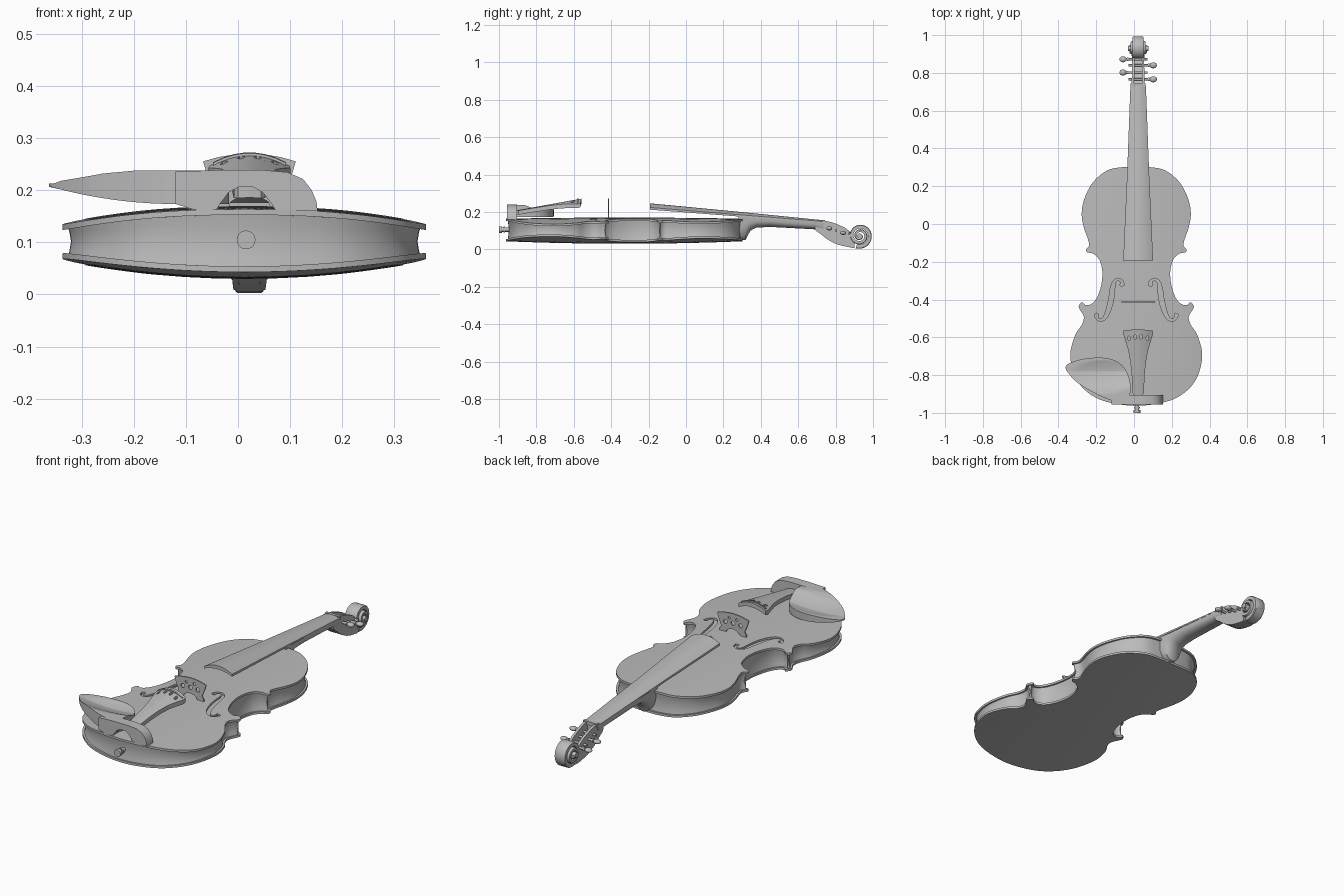
import bpy, bmesh, math
from mathutils import Vector

cube = bpy.data.objects.get("Cube")
if cube:
    bpy.data.objects.remove(cube)

grey = bpy.data.materials.new("plain_grey")
grey.use_nodes = True
grey.diffuse_color = (0.5, 0.5, 0.5, 1)
grey.node_tree.nodes["Principled BSDF"].inputs["Base Color"].default_value = (0.5, 0.5, 0.5, 1)

BODY_X, FIT_X = 0.012, 0.022   # centre lines of the body and of the fittings
parts = []


def finish(name, bm, x=0.0):
    bmesh.ops.recalc_face_normals(bm, faces=bm.faces)
    me = bpy.data.meshes.new(name)
    bm.to_mesh(me)
    bm.free()
    me.materials.append(grey)
    ob = bpy.data.objects.new(name, me)
    ob.location.x = x
    bpy.context.collection.objects.link(ob)
    parts.append(ob)
    return ob


def smooth(pts, n=4):
    """Closed Catmull-Rom curve through the points."""
    out, k = [], len(pts)
    for i in range(k):
        a, b, c, d = (Vector(pts[(i + j) % k]) for j in (-1, 0, 1, 2))
        for s in range(n):
            t = s / n
            out.append(tuple(0.5 * (2 * b + (c - a) * t + (2 * a - 5 * b + 4 * c - d) * t ** 2
                                    + (3 * b - a - 3 * c + d) * t ** 3)))
    return out


def mirrored(half):
    return half + [(-x, y) for x, y in reversed(half) if abs(x) > 1e-6]


def circle(cx, cy, r, n=12, stretch=1.0):
    return [(cx + r * math.cos(2 * math.pi * i / n), cy + stretch * r * math.sin(2 * math.pi * i / n))
            for i in range(n)]


def slab(name, loops, top, bottom, x=0.0, step=None, place=None):
    """Filled outline with holes, given a top and a bottom height."""
    cu = bpy.data.curves.new(name + "_outline", "CURVE")
    cu.dimensions, cu.fill_mode, cu.extrude = "2D", "BOTH", 0.5
    for loop in loops:
        sp = cu.splines.new("POLY")
        sp.points.add(len(loop) - 1)
        for p, co in zip(sp.points, loop):
            p.co = (co[0], co[1], 0, 1)
        sp.use_cyclic_u = True
    tmp = bpy.data.objects.new(name + "_outline", cu)
    bpy.context.collection.objects.link(tmp)
    bpy.context.view_layer.update()
    me = bpy.data.meshes.new_from_object(tmp.evaluated_get(bpy.context.evaluated_depsgraph_get()))
    bpy.data.objects.remove(tmp)
    bm = bmesh.new()
    bm.from_mesh(me)
    bpy.data.meshes.remove(me)
    bmesh.ops.remove_doubles(bm, verts=bm.verts, dist=1e-5)
    for axis in (0, 1) if step else ():
        lo, hi = (f(p[axis] for p in loops[0]) for f in (min, max))
        count = max(2, round((hi - lo) / step))
        for i in range(1, count):
            co, no = [0, 0, 0], [0, 0, 0]
            co[axis], no[axis] = lo + (hi - lo) * i / count + 0.0003, 1
            bmesh.ops.bisect_plane(bm, geom=bm.verts[:] + bm.edges[:] + bm.faces[:],
                                   plane_co=co, plane_no=no)
    for v in bm.verts:
        u, w = v.co.x, v.co.y
        h = top(u, w) if v.co.z > 0 else bottom(u, w)
        v.co = place(u, w, h) if place else (u, w, h)
    return finish(name, bm, x)


def loft(name, rings, x=0.0, caps=True):
    bm = bmesh.new()
    rows = [[bm.verts.new(p) for p in r] for r in rings]
    n = len(rows[0])
    for a, b in zip(rows, rows[1:]):
        for i in range(n):
            bm.faces.new((a[i], a[(i + 1) % n], b[(i + 1) % n], b[i]))
    if caps:
        bm.faces.new(rows[0])
        bm.faces.new(rows[-1])
    return finish(name, bm, x)


def primitive(name, op, loc, scale, rot=(0, 0, 0), **kw):
    op(location=loc, rotation=rot, **kw)
    ob = bpy.context.object
    ob.name, ob.scale = name, scale
    ob.data.materials.append(grey)
    parts.append(ob)


def rod(name, loc, r, depth, rot):
    primitive(name, bpy.ops.mesh.primitive_cylinder_add, loc, (1, 1, 1), rot,
              radius=r, depth=depth, vertices=20)


def clamp(t):
    return max(0.0, min(1.0, t))


def const(v):
    return lambda x, y: v


# Body: arched plates over concave ribs
def top_z(x, y):
    return 0.170 - 0.033 * abs(x / 0.35) ** 2.3 - 0.006 * ((y + 0.33) / 0.63) ** 2


def back_z(x, y):
    return 0.030 + 0.034 * (x / 0.35) ** 2 + 0.013 * ((y + 0.33) / 0.63) ** 2


half = [(0, .302), (.08, .30), (.155, .283), (.23, .22), (.276, .13), (.289, .05), (.277, -.02),
        (.256, -.08), (.25, -.115), (.266, -.135), (.259, -.15), (.228, -.157), (.196, -.188),
        (.18, -.25), (.185, -.32), (.206, -.385), (.233, -.42), (.265, -.43), (.286, -.415),
        (.303, -.43), (.302, -.448), (.278, -.49), (.288, -.533), (.322, -.585), (.348, -.675),
        (.340, -.76), (.306, -.84), (.24, -.904), (.15, -.943), (0, -.963)]
outline = smooth(mirrored(half))


def inset(loop, d):
    out = []
    for i, p in enumerate(loop):
        t = (Vector(loop[(i + 1) % len(loop)]) - Vector(loop[i - 1])).normalized()
        out.append((p[0] + t.y * d, p[1] - t.x * d))
    return out


# Curled sound holes: a path with varying width
path = [(.075, -.325, .010), (.078, -.303, .007), (.098, -.293, .006), (.118, -.308, .008),
        (.126, -.345, .012), (.131, -.385, .013), (.139, -.425, .013), (.152, -.468, .011),
        (.172, -.502, .008), (.195, -.508, .006), (.209, -.495, .007), (.212, -.475, .010)]
side_a, side_b = [], []
for i, (px, py, w) in enumerate(path):
    a, b = path[max(i - 1, 0)], path[min(i + 1, len(path) - 1)]
    t = Vector((b[0] - a[0], b[1] - a[1])).normalized()
    side_a.append((px + t.y * w, py - t.x * w))
    side_b.append((px - t.y * w, py + t.x * w))
sound_hole = smooth(side_a + side_b[::-1], 3)
other_hole = [(-x, y) for x, y in sound_hole]

slab("top_plate", [outline, sound_hole, other_hole], top_z,
     lambda x, y: top_z(x, y) - 0.011, BODY_X, 0.06)
slab("back_plate", [outline], lambda x, y: back_z(x, y) + 0.011, back_z, BODY_X, 0.06)
ribs = []
for t, d in ((0.06, .009), (0.25, .013), (0.5, .016), (0.75, .013), (0.94, .009)):
    ribs.append([(x, y, back_z(x, y) * (1 - t) + top_z(x, y) * t) for x, y in inset(outline, -d)]
                if inset(outline, -d)[0][1] < outline[0][1] else
                [(x, y, back_z(x, y) * (1 - t) + top_z(x, y) * t) for x, y in inset(outline, d)])
loft("ribs", ribs, BODY_X, caps=False)


# Neck with heel: D-shaped sections
def d_section(y, w, zt, zb, n=14):
    return [(w * math.cos(math.pi * i / n), y, zt - (zt - zb) * max(0, math.sin(math.pi * i / n)) ** 0.7)
            for i in range(n + 1)]


loft("neck", [d_section(*s) for s in (
    (.28, .056, .177, .048), (.318, .054, .174, .050), (.33, .052, .173, .075), (.345, .051, .172, .10),
    (.375, .050, .170, .116), (.45, .049, .165, .120), (.69, .042, .148, .107), (.735, .038, .145, .08))], FIT_X)


# Fingerboard: thin arched board, hollow below
def board_section(y, w, edge, rise, thick, hollow, n=12):
    arc = [-1 + 2 * i / n for i in range(n + 1)]
    return ([(w * u, y, edge + rise * (1 - u * u)) for u in arc]
            + [(w * u, y, edge - thick + hollow * (1 - u * u)) for u in reversed(arc)])


loft("fingerboard", [board_section(-.192, .079, .224, .022, .012, .016),
                     board_section(.25, .059, .188, .016, .010, .004),
                     board_section(.73, .041, .149, .007, .006, 0)], FIT_X)
primitive("nut", bpy.ops.mesh.primitive_cube_add, (FIT_X, .737, .148), (.04, .007, .009), size=2)

# Pegbox: two cheeks and a floor
cheek = smooth([(.70, .147), (.74, .152), (.78, .144), (.825, .127), (.868, .102), (.885, .06), (.90, .012),
                (.85, .016), (.80, .030), (.757, .053), (.72, .082), (.69, .107)], 3)
for side, name in ((-1, "right"), (1, "left")):
    slab(name + "_pegbox_cheek", [cheek], const(side * .036), const(side * .022), FIT_X,
         place=lambda u, w, h: (h * (1 - 0.8 * (u - .7)), u, w))
floor = [(.69, .135), (.74, .105), (.80, .075), (.86, .055), (.90, .035), (.90, .006), (.85, .016),
         (.80, .030), (.757, .053), (.72, .082), (.69, .107)]
slab("pegbox_floor", [floor], const(.026), const(-.026), FIT_X, place=lambda u, w, h: (h, u, w))

# Scroll: strip wound inward that widens to the eye
turns, rings = 72, []
for i in range(turns + 1):
    s = i / turns
    a, r, w = -math.pi * 0.6 + s * 2.3 * 2 * math.pi, .071 - .054 * s, .027 + .024 * s ** 1.3
    rings.append([(x, .929 + q * math.cos(a), .073 + q * math.sin(a))
                  for x, q in ((-w, r - .022 + .010 * s), (w, r - .022 + .010 * s),
                               (w, r - .003), (w * .85, r), (-w * .85, r), (-w, r - .003))])
loft("scroll", rings, FIT_X)
rod("scroll_eye", (FIT_X, .929, .073), .013, .108, (0, math.pi / 2, 0))

# Tuning pegs, on alternating sides
for i, (y, z) in enumerate(((.766, .112), (.802, .101), (.84, .088), (.872, .084))):
    side = 1 if i % 2 == 0 else -1
    rod(f"peg_shaft_{i + 1}", (FIT_X + side * .012, y, z), .006, .124, (0, math.pi / 2, 0))
    rod(f"peg_collar_{i + 1}", (FIT_X + side * .056, y, z), .009, .008, (0, math.pi / 2, 0))
    primitive(f"peg_head_{i + 1}", bpy.ops.mesh.primitive_uv_sphere_add, (FIT_X + side * .08, y, z),
              (.019, .016, .011), segments=20, ring_count=12)

# Bridge: thin fan with pierced holes and an arched foot
fan = mirrored([(0, .271), (.03, .269), (.06, .264), (.089, .256), (.083, .235), (.074, .212), (.066, .195),
                (.075, .180), (.075, .164), (.042, .164), (.036, .178), (.018, .189), (0, .192)])
slab("bridge", [fan, circle(0, .222, .011), circle(.043, .220, .011), circle(-.043, .220, .011),
                circle(.022, .245, .007), circle(-.022, .245, .007)],
     const(-.411), const(-.418), FIT_X, place=lambda u, w, h: (u, h, w))


# Tailpiece: flared, arched and pierced for four strings
def tail_z(x, y):
    return 0.27 + 0.18 * (y + 0.565) - 0.024 * (x / 0.079) ** 2


flare = mirrored([(0, -.558), (.04, -.56), (.077, -.565), (.079, -.58), (.064, -.63), (.052, -.67), (.041, -.73),
                  (.034, -.80), (.030, -.895), (.022, -.905), (0, -.907)])
slots = [circle(x, -.605 + 0.008 * (abs(x) < .03), .007, 10, 1.8) for x in (-.049, -.016, .016, .049)]
slab("tailpiece", [flare] + slots, tail_z, lambda x, y: tail_z(x, y) - 0.022, FIT_X, 0.02)
slab("tailpiece_ridge", [[(-.07, -.583), (.07, -.583), (.07, -.575), (-.07, -.575)]],
     lambda x, y: tail_z(x, y) + .005, tail_z, FIT_X, 0.02)

# Chin rest: dished cup and an arched clamp bar
cup = smooth([(-.36, -.75), (-.286, -.718), (-.18, -.707), (-.10, -.723), (-.048, -.766), (-.022, -.83),
              (-.02, -.895), (-.05, -.948), (-.11, -.937), (-.18, -.91), (-.286, -.85), (-.342, -.797)])


def cup_top(x, y):
    bowl = clamp(1 - ((x + .17) / .17) ** 2 - ((y + .81) / .09) ** 2)
    return 0.213 + 0.025 * clamp((-.78 - y) / .09) - 0.014 * bowl


slab("chin_rest_cup", [cup], cup_top,
     lambda x, y: 0.174 + 0.033 * clamp((-.12 - x) / .24) ** 2, 0, 0.025)
bar = [(-.12, .174), (-.12, .236), (-.04, .239), (.05, .239), (.095, .235), (.125, .222), (.142, .20), (.151, .178),
       (.153, .160), (.072, .162), (.064, .175), (.048, .196), (.030, .206), (.015, .208), (0, .206), (-.018, .196),
       (-.034, .175), (-.042, .162), (-.085, .163)]
slab("chin_rest_bar", [bar], const(-.904), const(-.956), place=lambda u, w, h: (u, h, w))

# End button
for name, y, r, d in (("end_button_stem", -.965, .011, .04), ("end_button_collar", -.972, .016, .008),
                      ("end_button", -.992, .018, .016)):
    rod(name, (.0155, y, .105), r, d, (math.pi / 2, 0, 0))

bpy.ops.object.select_all(action="DESELECT")
for ob in parts:
    ob.select_set(True)
bpy.context.view_layer.objects.active = parts[0]
bpy.ops.object.shade_smooth_by_angle(angle=math.radians(35))
